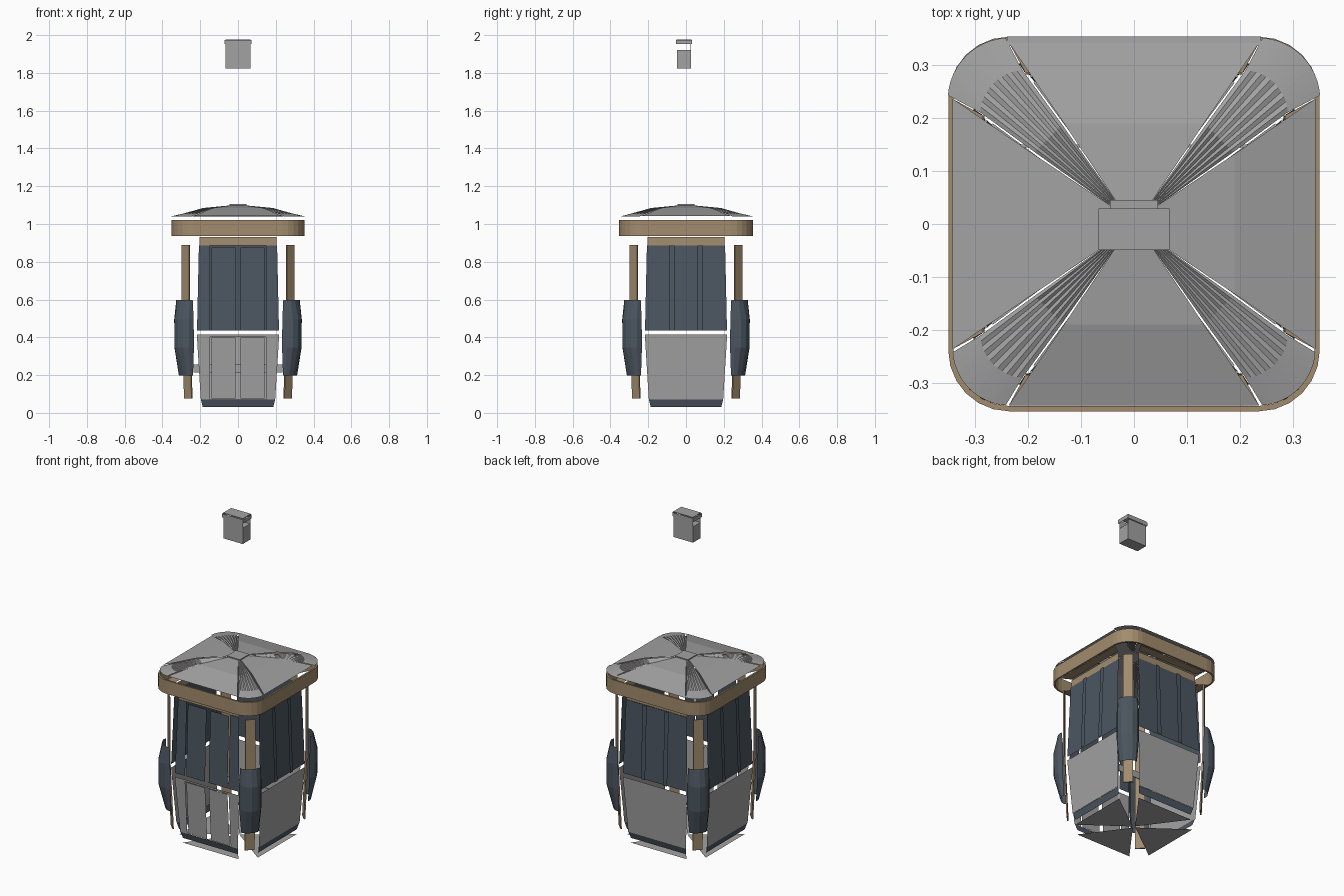
import bpy, math
from mathutils import Matrix, Vector

cube = bpy.data.objects.get("Cube")
if cube:
    bpy.data.objects.remove(cube, do_unlink=True)


def material(name, rgb):
    m = bpy.data.materials.new(name)
    m.use_nodes = True
    m.diffuse_color = (*rgb, 1)
    m.node_tree.nodes["Principled BSDF"].inputs["Base Color"].default_value = (*rgb, 1)
    return m


GREY = material("grey metal", (0.365, 0.36, 0.365))
SLATE = material("slate glass", (0.072, 0.093, 0.118))
TAN = material("tan trim", (0.36, 0.26, 0.155))


def build(name, mat, verts, faces, turn=0.0):
    mesh = bpy.data.meshes.new(name)
    rot = Matrix.Rotation(turn, 3, 'Z')
    mesh.from_pydata([rot @ Vector(v) for v in verts], [], faces)
    mesh.materials.append(mat)
    obj = bpy.data.objects.new(name, mesh)
    bpy.context.collection.objects.link(obj)
    return obj


def loft(name, mat, rings, turn=0.0, closed=True, caps=False):
    """Skin a stack of point rings, lowest first."""
    n = len(rings[0])
    verts = [p for ring in rings for p in ring]
    faces = []
    for r in range(len(rings) - 1):
        for i in range(n if closed else n - 1):
            a, b = r * n + i, r * n + (i + 1) % n
            faces.append((a, b, b + n, a + n))
    if caps:
        faces.append(tuple(reversed(range(n))))
        faces.append(tuple(range(len(verts) - n, len(verts))))
    return build(name, mat, verts, faces, turn)


def plate(name, mat, low, high, turn):
    """Flat wall plate; low and high are (left, right, distance out, height)."""
    rows = [[(l, -d, z), (r, -d, z)] for l, r, d, z in (low, high)]
    return loft(name, mat, rows, turn, closed=False)


def box(name, mat, lo, hi, caps=True):
    ring = [(lo[0], lo[1]), (hi[0], lo[1]), (hi[0], hi[1]), (lo[0], hi[1])]
    return loft(name, mat, [[(x, y, z) for x, y in ring] for z in (lo[2], hi[2])], caps=caps)


SIDES = ("front", "right", "back", "left")

# Four walls: header trim, soffit, window, lower panel, bottom lip and floor wedge
for k, side in enumerate(SIDES):
    t = k * math.pi / 2
    plate(side + "_header_trim", TAN, (-.205, .205, .285, .886), (-.205, .205, .283, .93), t)
    plate(side + "_soffit", TAN, (-.205, .205, .285, .937), (-.235, .235, .34, .937), t)
    plate(side + "_bottom_lip", SLATE, (-.187, .187, .268, .032), (-.197, .197, .279, .072), t)
    build(side + "_floor_wedge", GREY,
          [(-.19, -.267, .002), (.19, -.267, .002), (0, -.01, .002)], [(0, 2, 1)], t)
    if side == "front":
        # Twin sliding door leaves between narrow fixed columns
        for s, hand in ((-1, "right"), (1, "left")):
            l, r = sorted((s * .013, s * .14))
            plate(hand + "_door_glass", SLATE, (l, r, .303, .437), (l, r, .287, .875), t)
            plate(hand + "_door_panel", GREY, (l, r, .281, .075), (l, r, .302, .4), t)
            for part, mat, low, high in (
                    ("_side_glass", SLATE, (.217, .303, .437), (.207, .287, .886)),
                    ("_side_panel", GREY, (.197, .281, .072), (.218, .303, .414))):
                ends = [(*sorted((s * .148, s * w)), d, z) for w, d, z in (low, high)]
                plate(hand + part, mat, *ends, t)
        plate("door_head", GREY, (-.148, .148, .302, .402), (-.148, .148, .303, .414), t)
    else:
        plate(side + "_window", SLATE, (-.217, .217, .303, .437), (-.207, .207, .287, .886), t)
        plate(side + "_lower_panel", GREY, (-.197, .197, .281, .072), (-.218, .218, .303, .414), t)
        for s in (-1, 1):
            l, r = s * .075 - .014, s * .075 + .014
            plate(side + "_mullion", SLATE, (l, r, .311, .437), (l, r, .295, .886), t)

# Corner posts with faceted shell pads
for k in range(4):
    t = math.pi / 4 + k * math.pi / 2
    posts = [[(-.028, -d, z), (.028, -d, z), (.028, -d + .008, z), (-.028, -d + .008, z)]
             for d, z in ((.376, .077), (.395, .5), (.395, .888))]
    loft("corner_post", TAN, posts, t, caps=True)
    rings = []
    for z, half, depth, base in ((.197, .05, .024, .387), (.345, .063, .056, .393),
                                 (.495, .063, .056, .395), (.597, .058, .03, .397)):
        arc = [math.pi * i / 6 for i in range(7)]
        rings.append([(-half * math.cos(a), -base - depth * math.sin(a), z) for a in arc])
    loft("corner_pad", SLATE, rings, t, closed=False)


def rounded_square(half_x, half_y, radius, z, steps=6):
    points = []
    for q in range(4):
        cx, cy = [(1, 1), (-1, 1), (-1, -1), (1, -1)][q]
        for i in range(steps + 1):
            a = math.pi / 2 * (q + i / steps)
            points.append((cx * (half_x - radius) + radius * math.cos(a),
                           cy * (half_y - radius) + radius * math.sin(a), z))
    return points


# Rim band around the roof
rim = [rounded_square(.351, .354, .115, z) for z in (.937, 1.02)]
rim += [rounded_square(.341, .344, .106, z) for z in (1.02, .937)]
rim.append(rim[0])
loft("roof_rim", TAN, rim)

# Roof: four sloping panels and four ribbed corners, the rear two reaching over the rim
for k, side in enumerate(SIDES):
    t = k * math.pi / 2
    rows = [[(-w, -d, z), (w, -d, z)] for w, d, z in
            ((.237, .343, 1.042), (.132, .19, 1.085), (.035, .045, 1.099))]
    loft(side + "_roof_panel", GREY, rows, t, closed=False)
    reach = .117 if k < 2 else .108
    outer, shoulder, middle, inner = [], [], [], []
    for i in range(13):
        f = i / 12
        a = math.radians(4 + 82 * f)
        c, s = math.cos(a), math.sin(a)
        lift = .003 if i % 2 else -.003
        outer.append((.235 + reach * c, .235 + reach * s, 1.041))
        shoulder.append((.205 + .086 * c, .205 + .086 * s, 1.055))
        middle.append((.188 - .052 * f, .136 + .052 * f, 1.082 + lift))
        inner.append((.047 - .011 * f, .036 + .011 * f, 1.098))
    loft("roof_corner", GREY, [outer, shoulder, middle, inner], t, closed=False)
plate("back_roof_lip", GREY, (-.24, .24, .336, 1.043), (-.24, .24, .354, 1.041), math.pi)
box("roof_hub", GREY, (-.045, -.045, 1.093), (.045, .045, 1.105))

# Bench beam inside the cabin
box("bench_beam", GREY, (-.235, .145, .213), (.235, .15, .255))

# Cable grip box above the cabin, open on its sides under the lid
box("grip_box", GREY, (-.066, -.048, 1.823), (.066, .026, 1.92))
for y in (-.048, .025):
    box("grip_cheek", GREY, (-.066, y, 1.92), (.066, y + .001, 1.952))
box("grip_lid_band", GREY, (-.071, -.052, 1.952), (.071, .031, 1.975), caps=False)
box("grip_lid_top", GREY, (-.067, -.049, 1.976), (.067, .029, 1.98))
